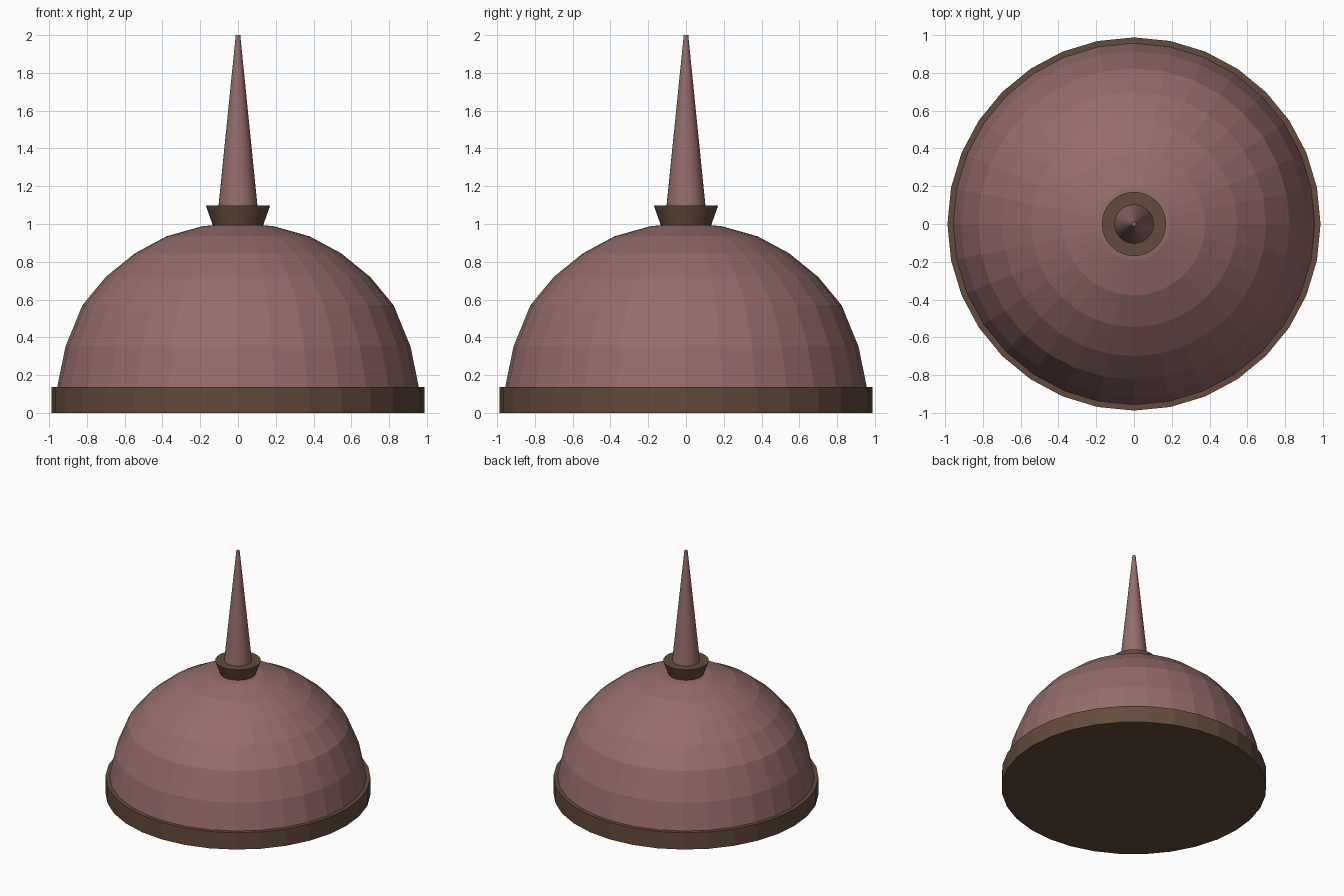
import bpy, bmesh, math

if "Cube" in bpy.data.objects:
    bpy.data.objects.remove(bpy.data.objects["Cube"])

SIDES = 32


def material(name, color):
    m = bpy.data.materials.new(name)
    m.diffuse_color = (*color, 1)
    m.use_nodes = True
    m.node_tree.nodes["Principled BSDF"].inputs["Base Color"].default_value = m.diffuse_color
    return m


rose = material("rose_clay", (0.30, 0.15, 0.145))
brown = material("brown_trim", (0.125, 0.07, 0.045))


def lathe(name, profile, mat, smooth=False):
    """Revolve (radius, z) points, bottom to top, and cap both ends."""
    bm = bmesh.new()
    rings = [[bm.verts.new((r * math.cos(2 * math.pi * i / SIDES),
                            r * math.sin(2 * math.pi * i / SIDES), z))
              for i in range(SIDES)] for r, z in profile]
    for low, high in zip(rings, rings[1:]):
        for i in range(SIDES):
            j = (i + 1) % SIDES
            bm.faces.new((low[i], low[j], high[j], high[i]))
    bm.faces.new(rings[0][::-1])
    bm.faces.new(rings[-1])
    mesh = bpy.data.meshes.new(name)
    bm.to_mesh(mesh)
    bm.free()
    obj = bpy.data.objects.new(name, mesh)
    bpy.context.collection.objects.link(obj)
    mesh.materials.append(mat)
    if smooth:
        bpy.ops.object.select_all(action='DESELECT')
        obj.select_set(True)
        bpy.context.view_layer.objects.active = obj
        bpy.ops.object.shade_smooth_by_angle(angle=math.radians(30))
    return obj


# Base band
lathe("base_rim", [(0.988, 0), (0.988, 0.138)], brown)

# Faceted dome, its foot set into the band
lathe("dome", [(0.962, 0.11), (0.957, 0.138), (0.914, 0.35), (0.824, 0.57),
               (0.70, 0.72), (0.546, 0.845), (0.378, 0.935), (0.19, 0.988),
               (0.12, 0.995)], rose)

# Flared collar and tapering spike
lathe("spike_collar", [(0.13, 0.985), (0.17, 1.097)], brown, True)
lathe("spike", [(0.105, 1.08), (0.103, 1.097), (0.012, 2.0)], rose, True)
